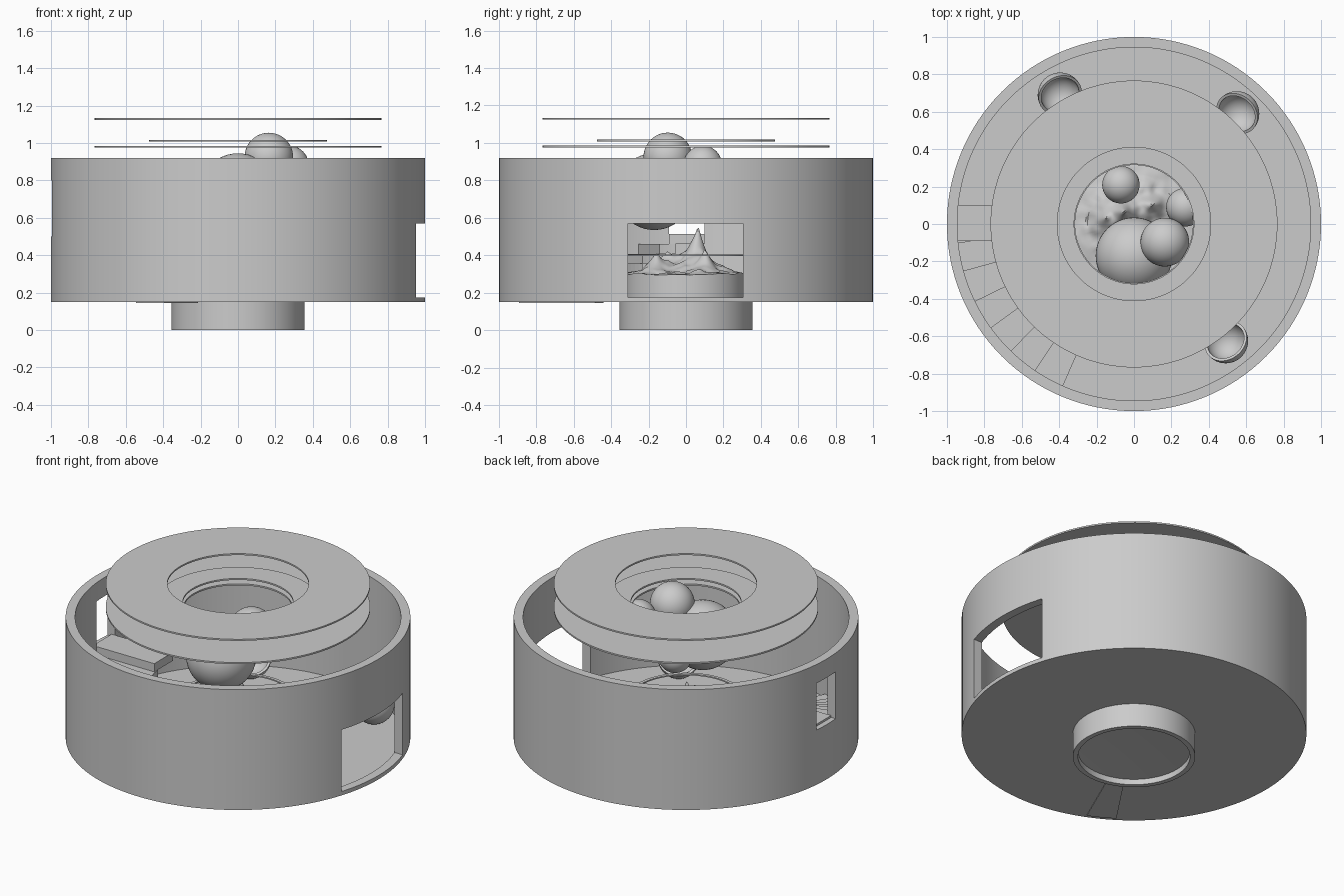
import bpy, bmesh, math
from mathutils import Vector, noise

if "Cube" in bpy.data.objects:
    bpy.data.objects.remove(bpy.data.objects["Cube"])


def make(name, verts, faces, smooth=True):
    me = bpy.data.meshes.new(name)
    me.from_pydata(verts, [], faces)
    bm = bmesh.new()
    bm.from_mesh(me)
    bmesh.ops.recalc_face_normals(bm, faces=bm.faces)
    bm.to_mesh(me)
    bm.free()
    ob = bpy.data.objects.new(name, me)
    bpy.context.collection.objects.link(ob)
    if smooth:
        bpy.ops.object.select_all(action='DESELECT')
        ob.select_set(True)
        bpy.context.view_layer.objects.active = ob
        bpy.ops.object.shade_smooth_by_angle(angle=math.radians(35))
    return ob


def ring(name, r0, r1, z0, z1, n=128):
    """Flat ring with a rectangular section."""
    prof = [(r0, z0), (r1, z0), (r1, z1), (r0, z1)]
    verts = [(r * math.cos(2 * math.pi * i / n), r * math.sin(2 * math.pi * i / n), z)
             for i in range(n) for r, z in prof]
    faces = [(i * 4 + k, (i + 1) % n * 4 + k, (i + 1) % n * 4 + (k + 1) % 4, i * 4 + (k + 1) % 4)
             for i in range(n) for k in range(4)]
    return make(name, verts, faces)


def box(name, x0, x1, y0, y1, z0, z1):
    v = [(x, y, z) for z in (z0, z1) for x, y in ((x0, y0), (x1, y0), (x1, y1), (x0, y1))]
    f = [(0, 1, 2, 3), (4, 5, 6, 7)] + [(k, (k + 1) % 4, (k + 1) % 4 + 4, k + 4) for k in range(4)]
    return make(name, v, f, False)


def cut(target, cutter):
    m = target.modifiers.new("opening", 'BOOLEAN')
    m.object = cutter
    m.operation = 'DIFFERENCE'
    m.solver = 'EXACT'
    cutter.hide_render = True
    bpy.ops.object.select_all(action='DESELECT')
    target.select_set(True)
    bpy.context.view_layer.objects.active = target
    bpy.ops.object.modifier_apply(modifier=m.name)
    bpy.data.objects.remove(cutter)


# outer wall with a wide opening on the right and a door on the left
wall = ring("outer_wall", 0.945, 1.0, 0.15, 0.92)
cut(wall, box("opening_cutter", 0.7, 1.2, -0.31, 0.305, 0.175, 0.57))
cut(wall, box("door_cutter", -1.2, -0.7, -0.09, 0.1, 0.5, 0.8))

# floor, hollow pedestal and railing round the landscape
ring("floor", 0.33, 0.946, 0.15, 0.17)
ring("pedestal", 0.325, 0.355, 0.0, 0.17)
ring("railing", 0.32, 0.34, 0.396, 0.404)

# floating roof rings
ring("lower_roof_ring", 0.315, 0.767, 0.975, 0.985)
ring("middle_roof_ring", 0.32, 0.475, 1.007, 1.017)
ring("upper_roof_ring", 0.41, 0.767, 1.124, 1.134)

# hanging spheres
for i, (x, y, z, r) in enumerate([(0, -0.17, 0.74, 0.205), (0.165, -0.097, 0.925, 0.13),
                                  (0.275, 0.09, 0.882, 0.103), (-0.07, 0.21, 0.77, 0.1)]):
    bpy.ops.mesh.primitive_uv_sphere_add(segments=48, ring_count=24, radius=r, location=(x, y, z))
    bpy.context.object.name = f"sphere_{i + 1}"
    bpy.ops.object.shade_smooth()

# mountain landscape: plug with a displaced top
PEAKS = [(-0.05, 0.065, 0.21, 0.055), (-0.1, -0.1, 0.09, 0.07), (0.1, 0.1, 0.1, 0.06),
         (-0.15, 0.03, 0.1, 0.05), (0.05, -0.16, 0.07, 0.06)]


def height(x, y):
    h = 0.295
    for px, py, a, s in PEAKS:
        h += a * math.exp(-math.hypot(x - px, y - py) / s * 0.95) * 1.15
    n = noise.noise(Vector((x * 9, y * 9, 3.1))) + 0.5 * noise.noise(Vector((x * 22, y * 22, 7.0)))
    return h + 0.028 * n * (1.0 if math.hypot(x, y) < 0.25 else 0.4)


N, M, R = 96, 30, 0.324
verts = [(0, 0, height(0, 0))]
for j in range(1, M + 1):
    for i in range(N):
        a = 2 * math.pi * i / N
        x, y = R * j / M * math.cos(a), R * j / M * math.sin(a)
        verts.append((x, y, height(x, y)))
for i in range(N):
    a = 2 * math.pi * i / N
    verts.append((R * math.cos(a), R * math.sin(a), 0.035))
verts.append((0, 0, 0.05))
faces = [(0, 1 + i, 1 + (i + 1) % N) for i in range(N)]
for j in range(M):
    b = 1 + j * N
    faces += [(b + i, b + N + i, b + N + (i + 1) % N, b + (i + 1) % N) for i in range(N)]
b = 1 + M * N
faces += [(len(verts) - 1, b + (i + 1) % N, b + i) for i in range(N)]
make("landscape", verts, faces)

# landing at the door and curved steps down to the floor
box("landing", -0.965, -0.53, -0.09, 0.1, 0.46, 0.513)
edges = [186, 195.5, 206, 216, 226, 236, 246.3]
for s in range(6):
    top = 0.513 - 0.0525 * (s + 1)
    K = 4
    v = []
    for k in range(K + 1):
        a = math.radians(edges[s] + (edges[s + 1] - edges[s]) * k / K)
        v += [(r * math.cos(a), r * math.sin(a), z)
              for r, z in ((0.53, top - 0.053), (0.975, top - 0.053), (0.975, top), (0.53, top))]
    f = [(0, 1, 2, 3), tuple(K * 4 + q for q in range(4))]
    f += [(k * 4 + q, k * 4 + 4 + q, k * 4 + 4 + (q + 1) % 4, k * 4 + (q + 1) % 4)
          for k in range(K) for q in range(4)]
    make(f"step_{s + 1}", v, f, False)

# bowl chairs tilted towards the middle
for i, (x, y) in enumerate([(0.55, 0.59), (-0.395, 0.69), (0.49, -0.625)]):
    n, m, r0, r1 = 48, 12, 0.105, 0.12
    prof = [(r1 * math.sin(t), -r1 * math.cos(t)) for t in [math.pi / 2 * k / m for k in range(m + 1)]]
    prof += [(r0 * math.sin(t), -r0 * math.cos(t)) for t in [math.pi / 2 * k / m for k in range(m, -1, -1)]]
    L = len(prof)
    v = [(r * math.cos(2 * math.pi * k / n), r * math.sin(2 * math.pi * k / n), z)
         for k in range(n) for r, z in prof]
    f = [(k * L + q, (k + 1) % n * L + q, (k + 1) % n * L + q + 1, k * L + q + 1)
         for k in range(n) for q in range(L - 1)]
    chair = make(f"bowl_chair_{i + 1}", v, f)
    bm = bmesh.new()
    bm.from_mesh(chair.data)
    bmesh.ops.remove_doubles(bm, verts=bm.verts, dist=1e-5)
    bm.to_mesh(chair.data)
    bm.free()
    chair.location = (x, y, 0.285)
    chair.rotation_euler = (0, math.radians(35), math.atan2(-y, -x))
